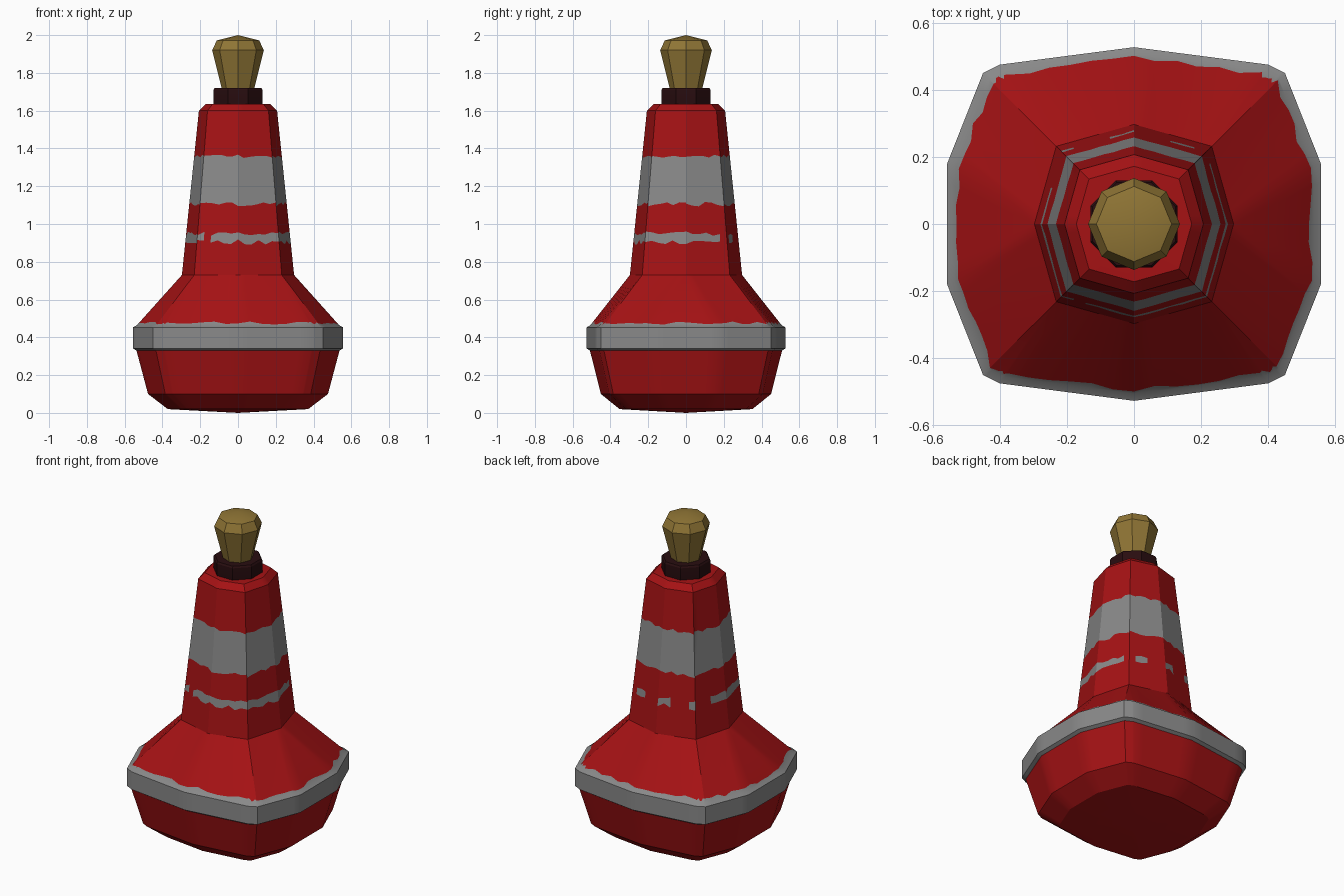
import bpy, bmesh, math, random

if "Cube" in bpy.data.objects:
    bpy.data.objects.remove(bpy.data.objects["Cube"])

random.seed(4)


def material(name, rgb):
    m = bpy.data.materials.new(name)
    m.diffuse_color = (*rgb, 1)
    m.use_nodes = True
    m.node_tree.nodes["Principled BSDF"].inputs["Base Color"].default_value = m.diffuse_color
    return m


RED = material("buoy red", (0.38, 0.006, 0.007))
GREY = material("stripe grey", (0.25, 0.25, 0.25))
DARK = material("dark collar", (0.022, 0.004, 0.005))
GOLD = material("lamp gold", (0.28, 0.18, 0.036))


def finish(bm, name, mats, angle):
    bmesh.ops.remove_doubles(bm, verts=bm.verts, dist=0.0005)
    bmesh.ops.recalc_face_normals(bm, faces=bm.faces)
    me = bpy.data.meshes.new(name)
    bm.to_mesh(me)
    bm.free()
    ob = bpy.data.objects.new(name, me)
    bpy.context.collection.objects.link(ob)
    for m in mats:
        me.materials.append(m)
    bpy.ops.object.select_all(action='DESELECT')
    ob.select_set(True)
    bpy.context.view_layer.objects.active = ob
    bpy.ops.object.shade_smooth_by_angle(angle=math.radians(angle))
    return ob


def loft(bm, rings, mat_rule=lambda level, col: 0):
    """Bridge equal-length closed rings of vertices."""
    n = len(rings[0])
    for k in range(len(rings) - 1):
        for i in range(n):
            j = (i + 1) % n
            f = bm.faces.new((rings[k][i], rings[k][j], rings[k + 1][j], rings[k + 1][i]))
            f.material_index = mat_rule(k, i)


def fan(bm, ring, tip):
    v = bm.verts.new(tip)
    for i in range(len(ring)):
        bm.faces.new((ring[i], ring[(i + 1) % len(ring)], v))


# Cross-sections: one quadrant mirrored into a closed outline of 14 points
def outline(q):
    ne = q[::-1]
    nw = [(-x, y) for x, y in q[1:]]
    sw = [(-x, -y) for x, y in ne]
    se = [(x, -y) for x, y in q[1:]]
    return ne + nw + sw + se


def hull(s):
    return outline([(0, .527 * s), (.40 * s, .475 * s), (.45 * s, .45 * s), (.557 * s, .18 * s)])


def tower(r):
    return outline([(0, r), (.78 * r, .78 * r), (.78 * r, .78 * r), (r, 0)])


KEYS = [(.02, hull(.667)), (.10, hull(.855)), (.33, hull(.965)), (.342, hull(1)),
        (.452, hull(1)), (.465, hull(.96)), (.73, tower(.297)),
        (1.60, tower(.207)), (1.635, tower(.172))]
STEPS = 6
COLS = 14 * STEPS


def surface(z, col):
    """Point on the body at height z in a given column."""
    for (z0, a), (z1, b) in zip(KEYS, KEYS[1:]):
        if z <= z1 + 1e-6:
            break
    t = (z - z0) / (z1 - z0)
    i, u = col // STEPS, (col % STEPS) / STEPS
    j = (i + 1) % 14
    p = [(a[i][c] * (1 - u) + a[j][c] * u) * (1 - t)
         + (b[i][c] * (1 - u) + b[j][c] * u) * t for c in (0, 1)]
    return (p[0], p[1], z)


# Body: levels with a wobble are hand-painted stripe edges
LEVELS = [(.02, 0), (.10, 0), (.33, 0), (.342, 0), (.452, 0), (.465, 0), (.476, .008),
          (.73, 0), (.905, .013), (.95, .012), (1.105, .012), (1.358, .01),
          (1.60, 0), (1.635, 0)]
PAINTED = {2, 3, 4, 5, 8, 10}


def paint(level, col):
    if level not in PAINTED:
        return 0
    if level == 8:  # thin stripe is worn away in places
        x, y, _ = surface(.92, col)
        if y > .12 and col % 5 in (0, 1, 2):
            return 0
        if y < -.15 and -.215 < x < -.18:
            return 0
    return 1


bm = bmesh.new()
rings = []
for z, wobble in LEVELS:
    rings.append([bm.verts.new(surface(z + random.uniform(-wobble, wobble), c))
                  for c in range(COLS)])
loft(bm, rings, paint)
fan(bm, rings[0], (0, 0, 0))
fan(bm, rings[-1], (0, 0, 1.64))
finish(bm, "buoy_body", [RED, GREY], 25)


def turned(name, profile, low, high, mat, twist, angle):
    """Eight-sided part from (radius, height) pairs with closed ends."""
    bm = bmesh.new()
    rings = [[bm.verts.new((r * math.cos(math.pi * k / 4 + twist),
                            r * math.sin(math.pi * k / 4 + twist), z)) for k in range(8)]
             for r, z in profile]
    loft(bm, rings)
    fan(bm, rings[0], (0, 0, low))
    fan(bm, rings[-1], (0, 0, high))
    return finish(bm, name, [mat], angle)


# Collar under the lamp
turned("lamp_collar", [(.138, 1.62), (.141, 1.635), (.141, 1.71), (.134, 1.72)],
       1.62, 1.72, DARK, math.pi / 8, 30)

# Lamp
turned("lamp", [(.082, 1.70), (.137, 1.92), (.112, 1.972)],
       1.70, 2.0, GOLD, 0, 30)
